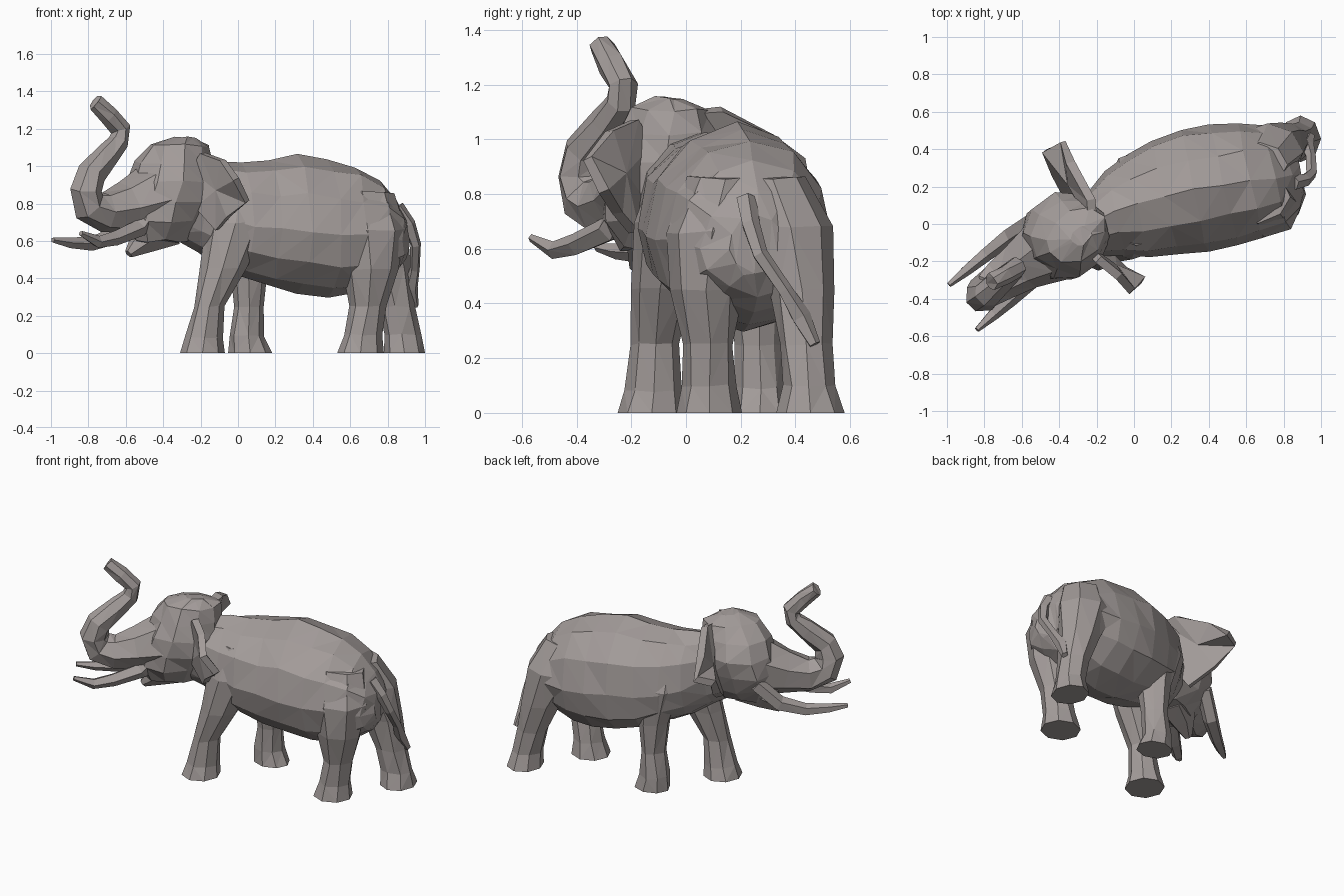
import bpy, bmesh, random
from math import sin, cos, pi
from mathutils import Vector, Matrix

random.seed(4)
hide = bpy.data.materials.new("grey_hide")
hide.diffuse_color = (0.37, 0.335, 0.325, 1)


def finish(name, bm, jitter=0.0):
    for v in bm.verts:
        if v.co.z > 0.01:
            v.co += Vector([random.uniform(-jitter, jitter) for _ in range(3)])
    bmesh.ops.triangulate(bm, faces=bm.faces[:])
    bmesh.ops.recalc_face_normals(bm, faces=bm.faces[:])
    me = bpy.data.meshes.new(name)
    bm.to_mesh(me)
    bm.free()
    me.materials.append(hide)
    ob = bpy.data.objects.new(name, me)
    bpy.context.collection.objects.link(ob)
    return ob


def loft(name, rings, jitter=0.0):
    bm = bmesh.new()
    vs = [[bm.verts.new(p) for p in r] for r in rings]
    n = len(vs[0])
    for a, b in zip(vs, vs[1:]):
        for i in range(n):
            bm.faces.new((a[i], a[(i + 1) % n], b[(i + 1) % n], b[i]))
    bm.faces.new(vs[0][::-1])
    bm.faces.new(vs[-1])
    return finish(name, bm, jitter)


def ring(c, u, v, n):
    c = Vector(c)
    return [c + u * cos(2 * pi * i / n) + v * sin(2 * pi * i / n) for i in range(n)]


def tube(name, path, n=6, jitter=0.0):
    """Path of (x, y, z, radius), with rings square to the path."""
    pts = [Vector(p[:3]) for p in path]
    side = Vector((0.55, -0.83, 0))
    rings = []
    for i, p in enumerate(path):
        t = (pts[min(i + 1, len(pts) - 1)] - pts[max(i - 1, 0)]).normalized()
        u = (side - t * side.dot(t)).normalized()
        rings.append(ring(pts[i], u * p[3], t.cross(u) * p[3], n))
    return loft(name, rings, jitter)


def column(name, levels, angle=0.0, n=8, jitter=0.0):
    """Levels of (x, y, z, rx, ry): horizontal ellipses."""
    rot = Matrix.Rotation(angle, 3, 'Z')
    return loft(name, [ring((x, y, z), rot @ Vector((a, 0, 0)), rot @ Vector((0, b, 0)), n)
                       for x, y, z, a, b in levels], jitter)


def ear(name, outline, thick):
    bm = bmesh.new()
    vs = [bm.verts.new(p) for p in outline]
    c = bm.verts.new(sum((v.co for v in vs), Vector()) / len(vs))
    for a, b in zip(vs, vs[1:] + vs[:1]):
        bm.faces.new((a, b, c))
    ob = finish(name, bm)
    m = ob.modifiers.new("thickness", 'SOLIDIFY')
    m.thickness = thick
    m.offset = 0


# body: upright sections (x, y, half width, top, bottom) along the bent spine
across = Vector((-0.22, 0.97, 0))
sections = [
    (-0.35, -0.07, 0.13, 0.98, 0.62), (-0.22, 0.0, 0.17, 1.02, 0.55),
    (-0.10, 0.06, 0.23, 1.02, 0.47), (0.02, 0.10, 0.285, 1.02, 0.41),
    (0.16, 0.14, 0.32, 1.03, 0.365), (0.32, 0.18, 0.34, 1.06, 0.32),
    (0.48, 0.21, 0.33, 1.03, 0.305), (0.62, 0.235, 0.31, 1.0, 0.32),
    (0.75, 0.25, 0.28, 0.92, 0.37), (0.84, 0.26, 0.21, 0.82, 0.43),
    (0.89, 0.26, 0.10, 0.72, 0.5)]
body = []
for x, y, w, top, bot in sections:
    mid = bot + 0.45 * (top - bot)
    r = []
    for i in range(12):
        a = 2 * pi * i / 12
        s = sin(a)
        z = mid + s * ((top - mid) if s > 0 else (mid - bot))
        r.append(Vector((x, y, z)) + across * (w * cos(a)))
    body.append(r)
loft("body", body, 0.01)

# legs
legs = {
    "front_leg_near": [(-0.19, -0.125, 0, .12, .125), (-0.18, -0.12, .08, .1, .1),
                       (-0.155, -0.115, .25, .085, .085), (-0.08, -0.09, .45, .125, .11),
                       (-0.01, -0.05, .7, .165, .14), (0.02, 0.0, .9, .12, .12)],
    "front_leg_far": [(0.065, 0.27, 0, .118, .1), (0.05, 0.27, .09, .095, .095),
                      (0.06, 0.265, .25, .075, .085), (0.06, 0.26, .45, .1, .105),
                      (0.03, 0.25, .7, .16, .14), (0.02, 0.2, .9, .12, .1)],
    "hind_leg_near": [(0.655, 0.085, 0, .125, .12), (0.67, 0.085, .1, .1, .1),
                      (0.695, 0.085, .25, .095, .09), (0.71, 0.075, .45, .15, .13),
                      (0.69, 0.10, .66, .205, .175), (0.67, 0.15, .86, .16, .14)],
    "hind_leg_far": [(0.89, 0.455, 0, .11, .125), (0.88, 0.45, .1, .095, .095),
                     (0.845, 0.435, .25, .1, .095), (0.79, 0.42, .45, .135, .118),
                     (0.71, 0.38, .68, .19, .155), (0.67, 0.32, .86, .15, .12)]}
for name, levels in legs.items():
    column(name, levels, jitter=0.006)

# head, turned to the near side
column("head", [
    (-0.28, -0.07, 1.15, .06, .05), (-0.31, -0.06, 1.11, .18, .13),
    (-0.34, -0.06, 1.02, .215, .19), (-0.36, -0.06, .92, .235, .235),
    (-0.38, -0.08, .81, .25, .225), (-0.40, -0.10, .70, .24, .18),
    (-0.40, -0.11, .60, .17, .10)], angle=0.6, n=10, jitter=0.01)
tube("lower_jaw", [(-0.38, -0.09, .68, .12), (-0.5, -0.14, .61, .085),
                   (-0.585, -0.185, .53, .025)])

# raised trunk
tube("trunk", [
    (-0.46, -0.13, .82, .19), (-0.60, -0.22, .775, .145), (-0.72, -0.30, .755, .11),
    (-0.80, -0.36, .79, .1), (-0.815, -0.385, .87, .092), (-0.785, -0.37, .96, .078),
    (-0.70, -0.29, 1.06, .064), (-0.64, -0.24, 1.13, .057), (-0.63, -0.235, 1.2, .055),
    (-0.69, -0.27, 1.27, .05), (-0.765, -0.31, 1.34, .046)], n=7, jitter=0.006)

# tusks
tube("tusk_near", [(-0.44, -0.20, .80, .05), (-0.53, -0.28, .67, .05),
                   (-0.66, -0.40, .615, .042), (-0.75, -0.48, .595, .034),
                   (-0.84, -0.565, .64, .015)], n=5)
tube("tusk_far", [(-0.54, 0.02, .76, .05), (-0.66, -0.06, .63, .05),
                  (-0.79, -0.16, .585, .04), (-0.90, -0.25, .59, .03),
                  (-0.99, -0.325, .605, .015)], n=5)

# ears
ear("ear_near", [(-0.24, -0.14, .98), (-0.19, -0.19, 1.07), (-0.08, -0.28, 1.03),
                 (-0.01, -0.36, .93), (0.05, -0.30, .81), (-0.05, -0.25, .73),
                 (-0.11, -0.19, .66), (-0.22, -0.17, .78)], 0.045)
ear("ear_far", [(-0.22, 0.02, 1.1), (-0.23, 0.13, 1.11), (-0.34, 0.33, 1.01),
                (-0.38, 0.44, .91), (-0.48, 0.39, .89), (-0.42, 0.27, .76),
                (-0.34, 0.12, .66), (-0.26, 0.06, .78)], 0.05)

# tail
tube("tail", [(0.85, 0.22, .78, .04), (0.915, 0.235, .69, .035), (0.95, 0.27, .58, .03),
              (0.945, 0.36, .45, .028), (0.925, 0.42, .35, .038), (0.945, 0.47, .25, .022)], n=5)
